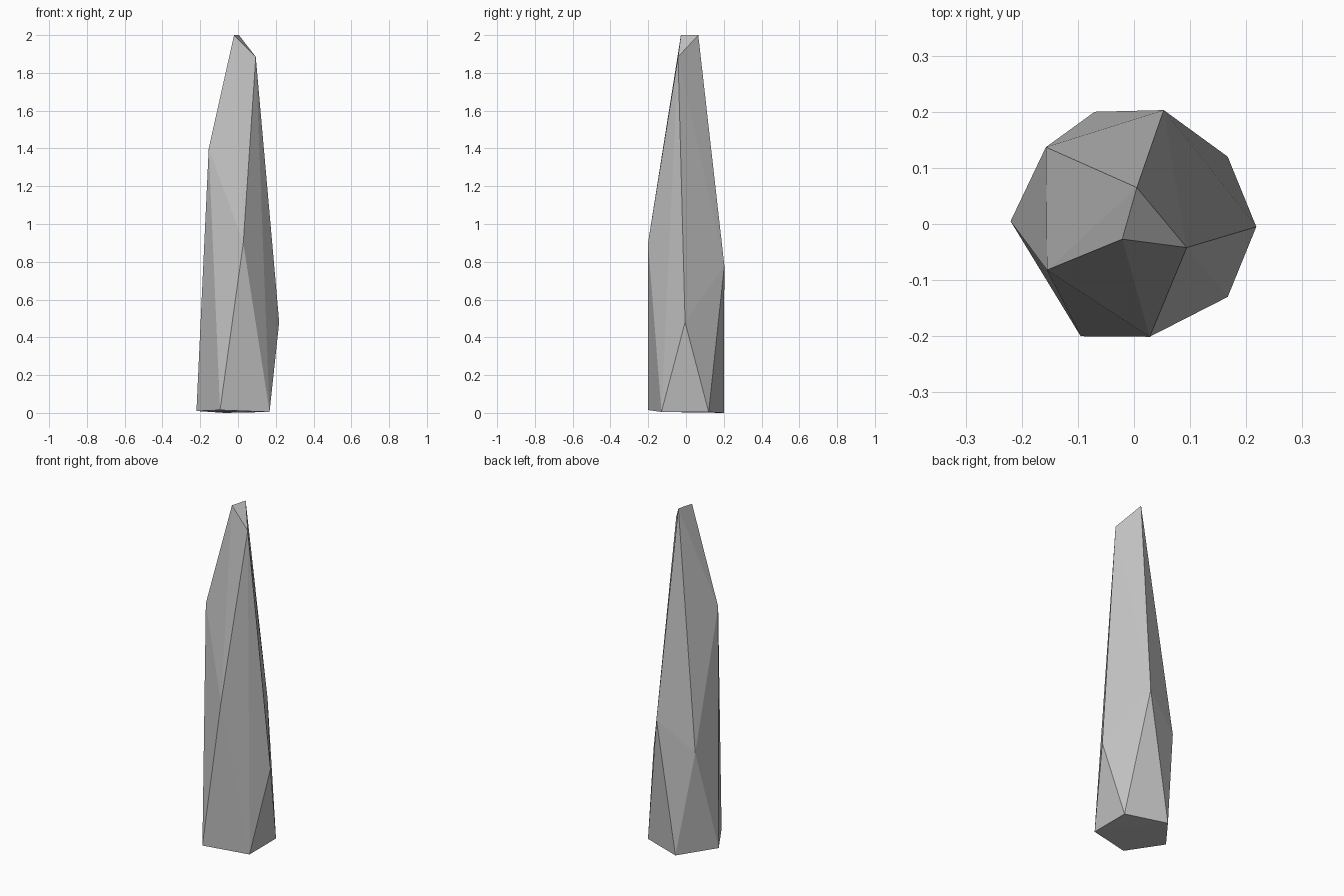
import bpy, bmesh

# Remove the default cube
cube = bpy.data.objects.get("Cube")
if cube:
    bpy.data.objects.remove(cube, do_unlink=True)

# Stone colour
stone = bpy.data.materials.new("grey stone")
stone.use_nodes = True
grey = (0.53, 0.53, 0.53, 1)
stone.diffuse_color = grey
stone.node_tree.nodes["Principled BSDF"].inputs["Base Color"].default_value = grey

# Corners of the faceted shard
base = [(-.22, .005, .01), (-.095, -.2, .015), (.167, -.13, .005),
        (.167, .12, .005), (-.07, .2, 0)]
shoulder = [(-.157, .137, .61), (-.155, -.082, 1.4), (.028, -.201, .9),
            (.218, -.005, .48), (.053, .203, .78)]
tip = [(-.021, -.027, 2), (.005, .065, 2), (.094, -.042, 1.885)]

# Wrap the corners in flat facets
bm = bmesh.new()
for corner in base + shoulder + tip:
    bm.verts.new(corner)
bmesh.ops.convex_hull(bm, input=bm.verts)
bmesh.ops.recalc_face_normals(bm, faces=bm.faces)

mesh = bpy.data.meshes.new("rock_shard")
bm.to_mesh(mesh)
bm.free()
mesh.materials.append(stone)
shard = bpy.data.objects.new("rock_shard", mesh)
bpy.context.collection.objects.link(shard)
